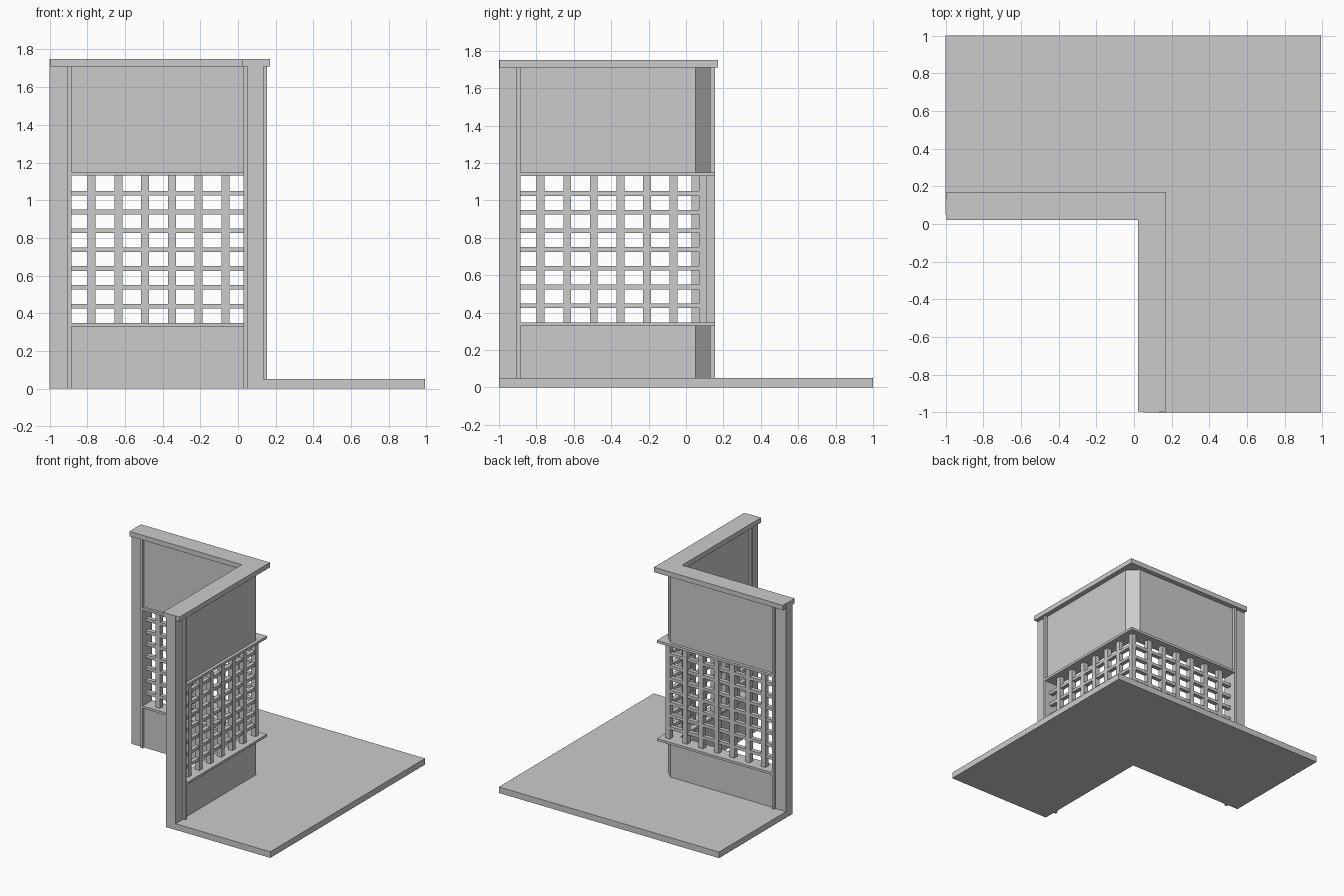
import bpy, bmesh

if "Cube" in bpy.data.objects:
    bpy.data.objects.remove(bpy.data.objects["Cube"])

END, JAMB = -1.0, -0.905      # wall end, inner side of the end posts
PANEL = -0.885                # where panels and lattice start
IN, OUT = 0.05, 0.13          # wall thickness range


def prism(name, pts, z0, z1):
    """Extrude a plan outline between two heights."""
    bm = bmesh.new()
    face = bm.faces.new([bm.verts.new((x, y, z0)) for x, y in pts])
    ext = bmesh.ops.extrude_face_region(bm, geom=[face])
    for v in ext["geom"]:
        if isinstance(v, bmesh.types.BMVert):
            v.co.z = z1
    bmesh.ops.recalc_face_normals(bm, faces=bm.faces)
    mesh = bpy.data.meshes.new(name)
    bm.to_mesh(mesh)
    bm.free()
    ob = bpy.data.objects.new(name, mesh)
    bpy.context.collection.objects.link(ob)
    return ob


def ell(start, a, b):
    """L-shaped plan: both arms run from start to the corner, a..b thick."""
    return [(start, a), (a, a), (a, start), (b, start), (b, b), (start, b)]


def wall_boxes(name, u0, u1, v0, v1, z0, z1):
    """Box along each wall; the second is swapped across the diagonal."""
    pts = [(u0, v0), (u1, v0), (u1, v1), (u0, v1)]
    prism(name + "_back", pts, z0, z1)
    prism(name + "_side", [(y, x) for x, y in pts], z0, z1)


# L-shaped floor slab
prism("floor", [(END, IN), (IN, IN), (IN, END), (0.993, END), (0.993, 1), (END, 1)], 0, 0.05)

# solid panels with a chamfered outer corner
panel = [(PANEL, IN), (IN, IN), (IN, PANEL), (OUT, PANEL), (OUT, IN), (IN, OUT), (PANEL, OUT)]
prism("lower_panel", panel, 0.05, 0.33)
prism("upper_panel", panel, 1.15, 1.71)

# sills above and below the lattice, and the top cap
prism("lower_sill", ell(PANEL, 0.03, 0.155), 0.328, 0.347)
prism("upper_sill", ell(PANEL, 0.03, 0.155), 1.13, 1.15)
prism("top_cap", ell(-0.996, 0.02, 0.17), 1.71, 1.75)

# end posts and the wider jambs beside them
wall_boxes("end_post", END, JAMB, IN, 0.135, 0, 1.749)
wall_boxes("jamb", JAMB, PANEL, 0.03, 0.155, 0, 1.71)

# lattice: upright bars, shared corner bar, horizontal rails
for i in range(6):
    u = -0.777 + 0.142 * i
    wall_boxes(f"upright_{i}", u - 0.021, u + 0.021, 0.07, 0.11, 0.347, 1.13)
prism("corner_upright", [(0.07, 0.07), (0.11, 0.07), (0.11, 0.11), (0.07, 0.11)], 0.347, 1.13)
for i in range(7):
    z = 0.437 + 0.1 * i
    prism(f"rail_{i}", ell(PANEL, 0.073, 0.107), z - 0.0125, z + 0.0125)
